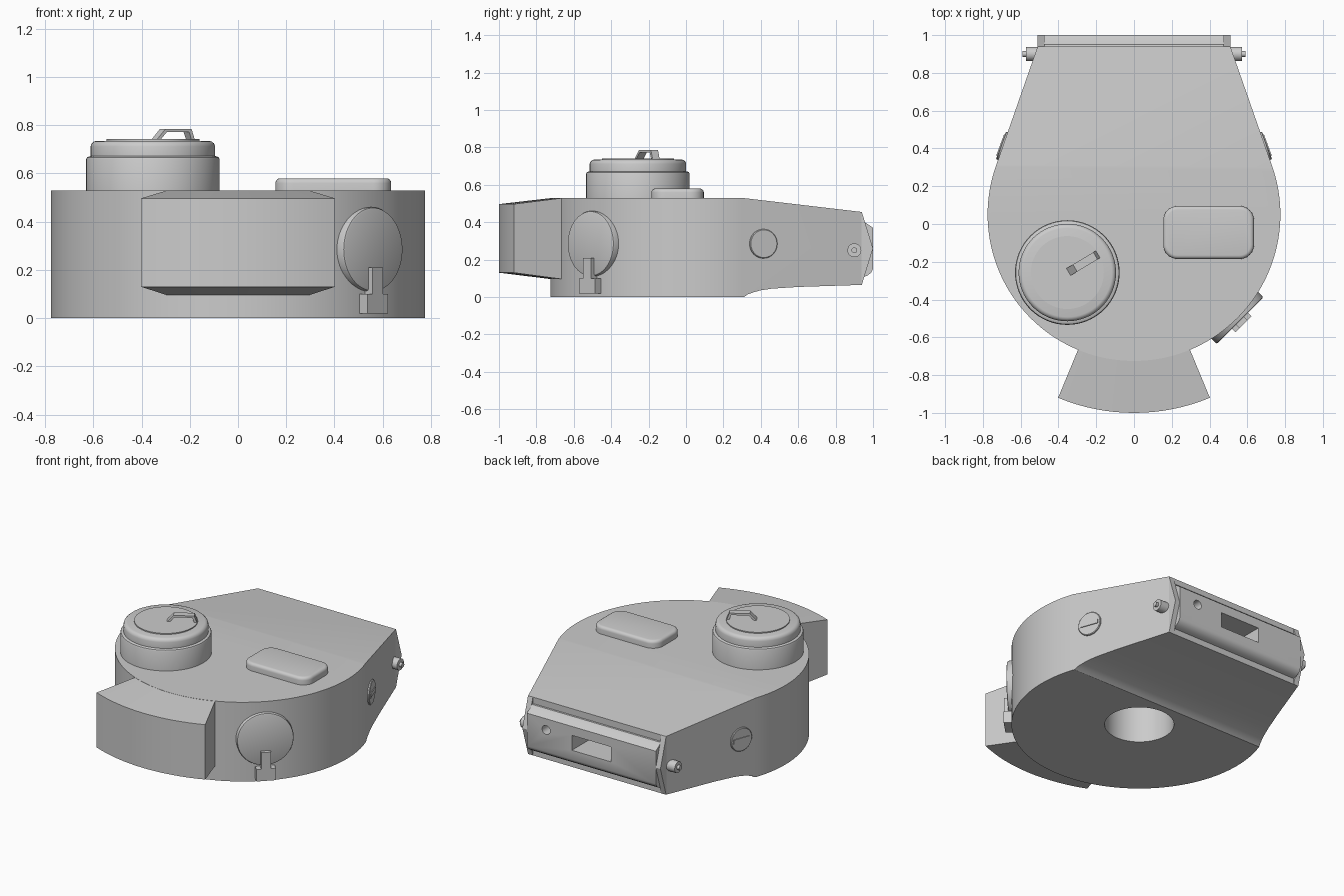
import bpy
import bmesh
from math import sin, cos, radians
from mathutils import Matrix, Vector

if "Cube" in bpy.data.objects:
    bpy.data.objects.remove(bpy.data.objects["Cube"])

GREY = (0.6, 0.6, 0.6, 1)
paint = bpy.data.materials.new("plain_grey")
paint.use_nodes = True
paint.diffuse_color = GREY
paint.node_tree.nodes["Principled BSDF"].inputs["Base Color"].default_value = GREY

CENTRE = Vector((0, 0.05, 0))
RADIUS = 0.775
ACROSS = Matrix(((0, 0, 1, 0), (1, 0, 0, 0), (0, 1, 0, 0), (0, 0, 0, 1)))  # (y, z) profile, extruded along x


def frame(angle, pos):
    """Local z points outwards at the given heading, local y points up."""
    out = Vector((cos(radians(angle)), sin(radians(angle)), 0))
    up = Vector((0, 0, 1))
    m = Matrix((up.cross(out), up, out)).transposed().to_4x4()
    return Matrix.Translation(pos) @ m


def finish(bm, name, matrix):
    bmesh.ops.remove_doubles(bm, verts=bm.verts, dist=1e-5)
    bmesh.ops.transform(bm, matrix=matrix, verts=bm.verts)
    bmesh.ops.recalc_face_normals(bm, faces=bm.faces)
    mesh = bpy.data.meshes.new(name)
    bm.to_mesh(mesh)
    bm.free()
    mesh.materials.append(paint)
    obj = bpy.data.objects.new(name, mesh)
    bpy.context.collection.objects.link(obj)
    return obj


def prism(name, pts, low, high, matrix=Matrix(), bevel=0):
    bm = bmesh.new()
    base = bm.faces.new([bm.verts.new((a, b, low)) for a, b in pts])
    geom = bmesh.ops.extrude_face_region(bm, geom=[base], use_keep_orig=True)["geom"]
    moved = [v for v in geom if isinstance(v, bmesh.types.BMVert)]
    bmesh.ops.translate(bm, vec=(0, 0, high - low), verts=moved)
    if bevel:
        rim = [e for e in bm.edges if all(v in moved for v in e.verts)]
        bmesh.ops.bevel(bm, geom=rim, offset=bevel, segments=4, profile=0.5, affect="EDGES")
    return finish(bm, name, matrix)


def lathe(name, pts, matrix=Matrix(), sweep=360, steps=64, closed=False):
    bm = bmesh.new()
    vs = [bm.verts.new((r, 0, z)) for r, z in pts]
    pairs = list(zip(vs, vs[1:])) + ([(vs[-1], vs[0])] if closed else [])
    edges = [bm.edges.new(p) for p in pairs]
    bmesh.ops.spin(bm, geom=vs + edges, cent=(0, 0, 0), axis=(0, 0, 1),
                   angle=radians(sweep), steps=steps)
    bmesh.ops.remove_doubles(bm, verts=bm.verts, dist=1e-5)
    bmesh.ops.holes_fill(bm, edges=[e for e in bm.edges if e.is_boundary], sides=0)
    return finish(bm, name, matrix)


def rectangle(x0, x1, y0, y1):
    return [(x0, y0), (x1, y0), (x1, y1), (x0, y1)]


def combine(obj, cutter, operation="DIFFERENCE"):
    mod = obj.modifiers.new("cut", "BOOLEAN")
    mod.operation, mod.object, mod.solver = operation, cutter, "EXACT"
    bpy.context.view_layer.objects.active = obj
    bpy.ops.object.modifier_apply(modifier=mod.name)


parts = []

# Main shell: round plan with tapering flanks, trimmed by its side profile
plan = [(-0.51, 0.94), (0.51, 0.94)]
for i in range(89):
    a = radians(20 - 2.5 * i)
    plan.append((RADIUS * cos(a), CENTRE.y + RADIUS * sin(a)))
shell = prism("turret_shell", plan, -0.1, 0.7)
side = [(-0.9, 0), (0.31, 0), (0.33, 0.014), (0.36, 0.025), (0.4, 0.036), (0.46, 0.045),
        (0.6, 0.054), (0.94, 0.065), (1.1, 0.065), (1.1, 0.436), (0.3, 0.53), (-0.9, 0.53)]
trim = prism("shell_trim", side, -1, 1, ACROSS)
combine(shell, trim, "INTERSECT")
well = lathe("floor_well_cutter", [(0, -0.1), (0.21, -0.1), (0.21, 0.36), (0, 0.36)],
             Matrix.Translation(CENTRE))
combine(shell, well)

# Gun mounting plate with window and sight hole, between two pointed cheeks
mount = prism("gun_mount", [(0.92, 0.415), (0.95, 0.41), (0.957, 0.4), (1, 0.37), (1, 0.15),
                            (0.99, 0.13), (0.97, 0.115), (0.94, 0.105), (0.92, 0.105)],
              -0.477, 0.477, ACROSS)
window = prism("window_cutter", rectangle(0.8, 1.1, 0.21, 0.31), -0.145, 0.145, ACROSS)
sight = lathe("sight_cutter", [(0, 0), (0.03, 0), (0.03, 0.3), (0, 0.3)],
              frame(90, (0.335, 0.86, 0.295)), steps=24)
for body in (shell, mount):
    combine(body, window)
    combine(body, sight)
for cutter in (trim, well, window, sight):
    bpy.data.objects.remove(cutter)
parts += [shell, mount]

cheek = [(0.93, 0.455), (0.94, 0.455), (1, 0.26), (0.94, 0.065), (0.93, 0.065)]
for label, s in (("left", 1), ("right", -1)):
    x0, x1 = sorted((s * 0.475, s * 0.511))
    parts.append(prism(label + "_cheek", cheek, x0, x1, ACROSS))

    # Pivot pins
    parts.append(lathe(label + "_pivot_pin",
                       [(0, 0), (0.037, 0), (0.037, 0.062), (0.015, 0.062), (0.015, 0.08), (0, 0.08)],
                       frame(90 - 90 * s, (s * 0.51, 0.9, 0.25)), steps=32))

    # Slotted vision discs on the flanks
    flank = frame(90 - 69.8 * s, (s * 0.692, 0.412, 0.285))
    parts.append(lathe(label + "_vision_disc",
                       [(0, -0.02), (0.078, -0.02), (0.078, 0.009), (0.074, 0.013), (0, 0.013)],
                       flank, steps=48))
    parts.append(prism(label + "_vision_slit", rectangle(-0.06, 0.06, -0.014, 0.014),
                       0.01, 0.018, flank))

# Rear-style stowage wedge, flaring outwards from the round wall
parts.append(lathe("front_bustle", [(0.765, 0.095), (1.05, 0.13), (1.05, 0.497), (0.765, 0.53)],
                   Matrix.Translation(CENTRE) @ Matrix.Rotation(radians(-112.5), 4, "Z"),
                   sweep=45, steps=16, closed=True))

# Commander's cupola with lid
cupola_pos = Vector((-0.353, -0.257, 0))
parts.append(lathe("cupola", [(0, 0.51), (0.277, 0.51), (0.277, 0.658), (0.273, 0.667), (0.264, 0.671),
                              (0.258, 0.672), (0.258, 0.712), (0.254, 0.724), (0.245, 0.732),
                              (0.235, 0.735), (0, 0.735)], Matrix.Translation(cupola_pos)))
parts.append(lathe("cupola_lid", [(0, 0.73), (0.193, 0.73), (0.193, 0.742), (0, 0.742)],
                   Matrix.Translation(cupola_pos)))
arch = [(0, 0), (0.042, 0.045), (0.168, 0.045), (0.184, 0), (0.168, 0),
        (0.156, 0.032), (0.049, 0.032), (0.018, 0)]
parts.append(prism("lid_handle", arch, -0.022, 0.022, frame(-59, (-0.348, -0.255, 0.74))))

# Rounded roof hatch
hatch = []
for cx, cy, start in ((0.56, 0.02, 0), (0.23, 0.02, 90), (0.23, -0.11, 180), (0.56, -0.11, 270)):
    for i in range(9):
        a = radians(start + i * 11.25)
        hatch.append((cx + 0.075 * cos(a), cy + 0.075 * sin(a)))
parts.append(prism("roof_hatch", hatch, 0.52, 0.58, bevel=0.02))

# Round side port with its latch
out = Vector((cos(radians(-45)), sin(radians(-45)), 0))
parts.append(lathe("side_port", [(0, 0), (0.175, 0), (0.175, 0.055), (0.172, 0.062), (0.165, 0.065), (0, 0.065)],
                   frame(-45, CENTRE + out * 0.73 + Vector((0, 0, 0.285)))))
latch = [(-0.06, 0.02), (0.06, 0.02), (0.06, 0.1), (0.03, 0.1),
         (0.03, 0.21), (-0.03, 0.21), (-0.03, 0.1), (-0.06, 0.1)]
parts.append(prism("port_latch", latch, 0, 0.065, frame(-45, CENTRE + out * 0.755)))

# Smooth round surfaces, keep corners crisp
bpy.ops.object.select_all(action="DESELECT")
for obj in parts:
    obj.select_set(True)
bpy.context.view_layer.objects.active = shell
bpy.ops.object.shade_smooth_by_angle(angle=radians(30))
